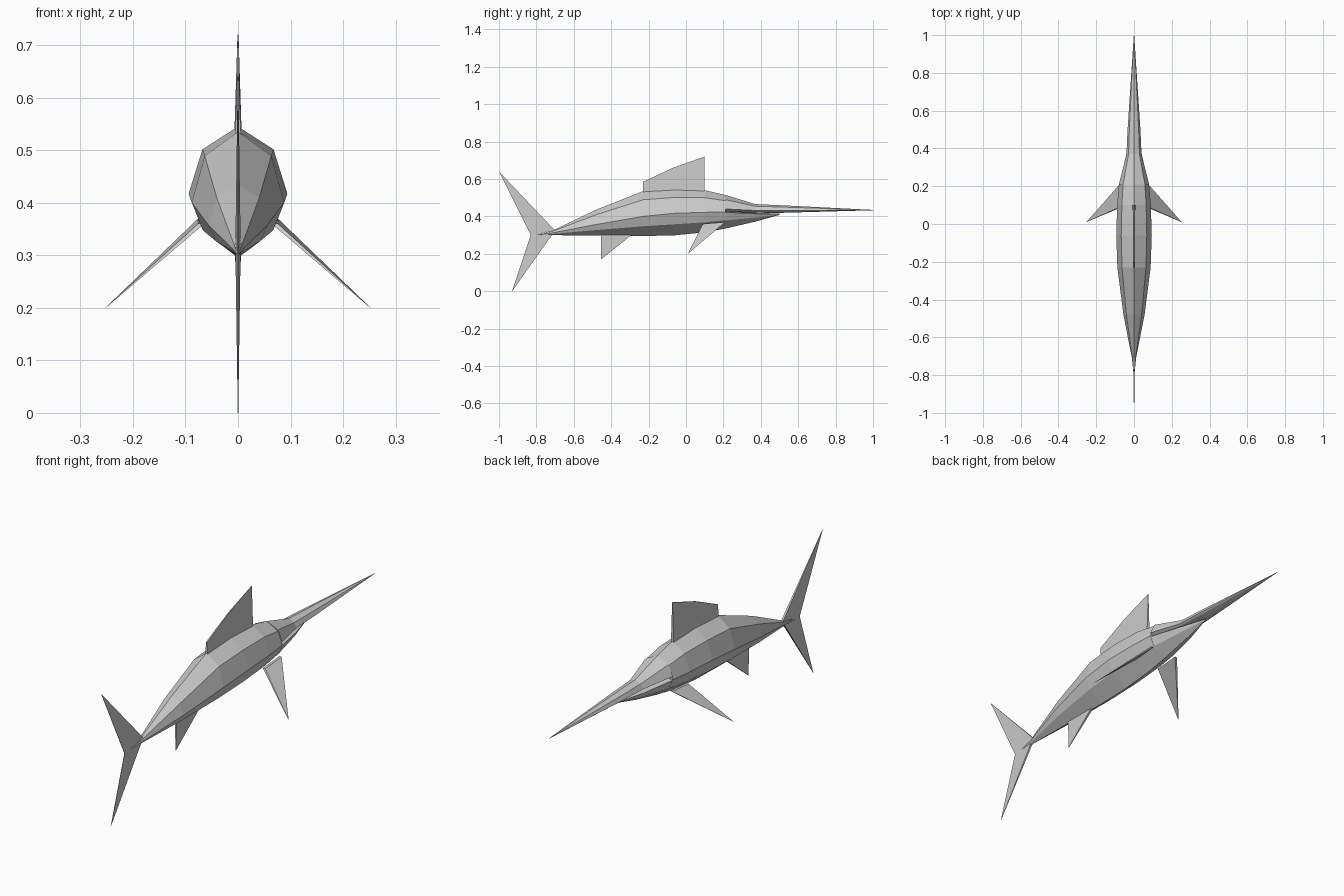
import bpy, bmesh

if "Cube" in bpy.data.objects:
    bpy.data.objects.remove(bpy.data.objects["Cube"])


def loft(name, sections):
    """Eight-sided loft along y; section = (y, top, mid, bottom, half width)."""
    bm = bmesh.new()
    rings = []
    for y, top, mid, bot, w in sections:
        up, low = mid + (top - mid) * .66, mid + (bot - mid) * .5
        half = [(w * .72, up), (w, mid), (w * .76, low)]
        pts = [(0, top)] + half + [(0, bot)] + [(-x, z) for x, z in reversed(half)]
        rings.append([bm.verts.new((x, y, z)) for x, z in pts])
    for a, b in zip(rings, rings[1:]):
        for i in range(8):
            j = (i + 1) % 8
            bm.faces.new((a[i], a[j], b[j], b[i]))
    bm.faces.new(rings[0])
    bm.faces.new(rings[-1])
    return finish(name, bm)


def fin(name, points):
    """Tapered plate; point = (x, y, z, half thickness)."""
    bm = bmesh.new()
    sides = [[bm.verts.new((x + s * t, y, z)) for x, y, z, t in points] for s in (-1, 1)]
    n = len(points)
    for side in sides:
        bm.faces.new(side)
    for i in range(n):
        j = (i + 1) % n
        bm.faces.new((sides[0][i], sides[0][j], sides[1][j], sides[1][i]))
    return finish(name, bm)


def finish(name, bm):
    bmesh.ops.remove_doubles(bm, verts=bm.verts, dist=.0003)
    bmesh.ops.recalc_face_normals(bm, faces=bm.faces)
    mesh = bpy.data.meshes.new(name)
    bm.to_mesh(mesh)
    bm.free()
    obj = bpy.data.objects.new(name, mesh)
    bpy.context.collection.objects.link(obj)
    return obj


# Body from tail stalk to gills
loft("body", [
    (-.81, .303, .301, .299, .001),
    (-.71, .326, .313, .300, .011),
    (-.48, .436, .357, .297, .056),
    (-.23, .535, .400, .295, .088),
    (-.06, .545, .417, .299, .094),
    (.10, .540, .422, .315, .089),
    (.21, .515, .425, .335, .080)])

# Upper head drawn out into the long bill
loft("head_and_bill", [
    (.21, .515, .440, .418, .080),
    (.37, .466, .432, .420, .040),
    (.50, .460, .432, .419, .034),
    (1.0, .435, .434, .433, .001)])

# Lower jaw
loft("lower_jaw", [
    (.21, .428, .422, .335, .078),
    (.37, .420, .414, .372, .041),
    (.50, .415, .412, .408, .002)])

# Fins on the centre line
fin("dorsal_fin", [(0, -.23, .52, .006), (0, -.23, .585, .003), (0, -.07, .66, .002),
                   (0, .10, .72, .001), (0, .10, .53, .007)])
fin("anal_fin", [(0, -.455, .31, .005), (0, -.455, .17, .001), (0, -.28, .31, .006)])
fin("upper_tail_fin", [(0, -.70, .325, .005), (0, -1, .64, .0005),
                       (0, -.83, .30, .001), (0, -.71, .305, .005)])
fin("lower_tail_fin", [(0, -.71, .31, .005), (0, -.83, .30, .001), (0, -.93, 0, .0005)])

# Pectoral fins, one mirrored across the body
pectoral = fin("pectoral_fins", [(.070, .21, .370, .006), (.070, .09, .360, .006),
                                 (.252, .01, .20, .0005)])
mirror = pectoral.modifiers.new("Mirror", "MIRROR")
mirror.use_mirror_merge = False
